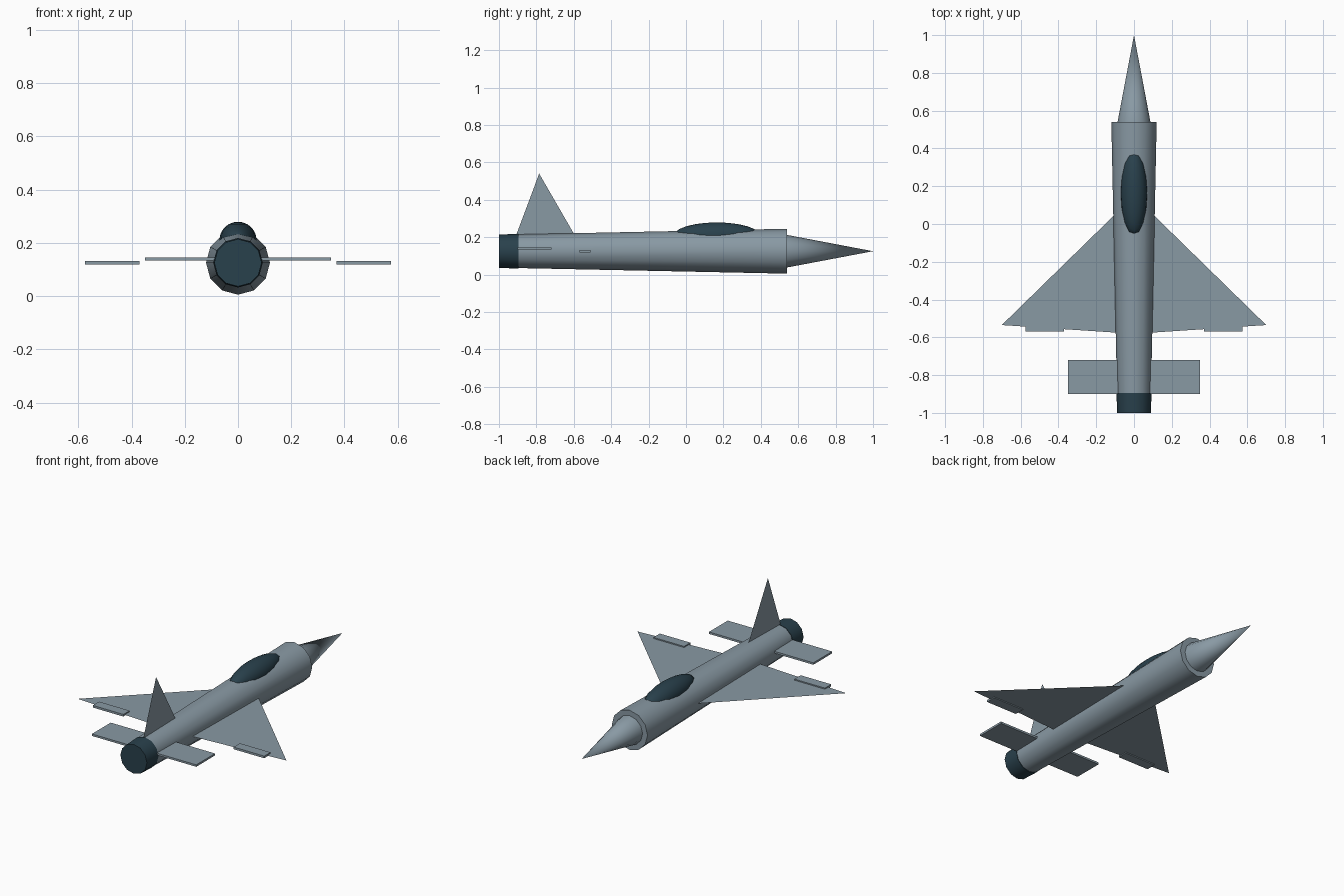
import bpy, bmesh
from math import pi, radians
from mathutils import Matrix, Vector

if "Cube" in bpy.data.objects:
    bpy.data.objects.remove(bpy.data.objects["Cube"])

AXIS_Z = 0.125  # height of the fuselage centre line


def material(name, rgb):
    m = bpy.data.materials.new(name)
    m.diffuse_color = (*rgb, 1)
    m.use_nodes = True
    m.node_tree.nodes["Principled BSDF"].inputs["Base Color"].default_value = m.diffuse_color
    return m


GREY = material("airframe_grey", (0.25, 0.32, 0.37))
DARK = material("dark_blue_grey", (0.022, 0.052, 0.072))


def add(name, bm, mat, smooth=False):
    mesh = bpy.data.meshes.new(name)
    bm.to_mesh(mesh)
    bm.free()
    mesh.materials.append(mat)
    ob = bpy.data.objects.new(name, mesh)
    bpy.context.collection.objects.link(ob)
    if smooth:
        bpy.ops.object.select_all(action='DESELECT')
        ob.select_set(True)
        bpy.context.view_layer.objects.active = ob
        bpy.ops.object.shade_smooth_by_angle(angle=radians(45))
    return ob


def tube(name, y0, r0, y1, r1, mat):
    # 12-sided cone or cylinder along y
    bm = bmesh.new()
    mtx = Matrix.Translation((0, (y0 + y1) / 2, AXIS_Z)) @ Matrix.Rotation(-pi / 2, 4, 'X')
    bmesh.ops.create_cone(bm, cap_ends=True, segments=12, radius1=r0, radius2=r1,
                          depth=y1 - y0, matrix=mtx)
    bmesh.ops.remove_doubles(bm, verts=bm.verts, dist=1e-5)
    return add(name, bm, mat, True)


def box(name, lo, hi, mat):
    lo, hi = Vector(lo), Vector(hi)
    bm = bmesh.new()
    bmesh.ops.create_cube(bm, size=1, matrix=Matrix.Translation((lo + hi) / 2)
                          @ Matrix.Diagonal((*(hi - lo), 1)))
    return add(name, bm, mat)


def sheet(name, pts, mat):
    # thin flat panel
    bm = bmesh.new()
    bm.faces.new([bm.verts.new(p) for p in pts])
    return add(name, bm, mat)


# Fuselage, nose and exhaust
tube("fuselage", -0.9, 0.09, 0.54, 0.12, GREY)
tube("nose_cone", 0.54, 0.087, 1.0, 0.0, GREY)
tube("exhaust_nozzle", -1.0, 0.089, -0.895, 0.093, DARK)

# Canopy
bm = bmesh.new()
bmesh.ops.create_uvsphere(bm, u_segments=16, v_segments=12, radius=1,
                          matrix=Matrix.Translation((0, 0.165, 0.209))
                          @ Matrix.Diagonal((0.07, 0.23, 0.07, 1)))
add("canopy", bm, DARK, True)

# Delta wings and their flaps
for side, s in (("right", 1), ("left", -1)):
    pts = [(0.05 * s, 0.10, AXIS_Z), (0.05 * s, -0.578, AXIS_Z), (0.70 * s, -0.535, AXIS_Z)]
    sheet("wing_" + side, pts[::-s], GREY)
    xs = sorted((0.37 * s, 0.575 * s))
    box("flap_" + side, (xs[0], -0.57, 0.119), (xs[1], -0.51, 0.132), GREY)

# Tailplane and fin
box("tailplane", (-0.35, -0.9, 0.133), (0.35, -0.72, 0.145), GREY)
sheet("tail_fin", [(0, -0.916, 0.19), (0, -0.583, 0.19), (0, -0.785, 0.54)], GREY)
